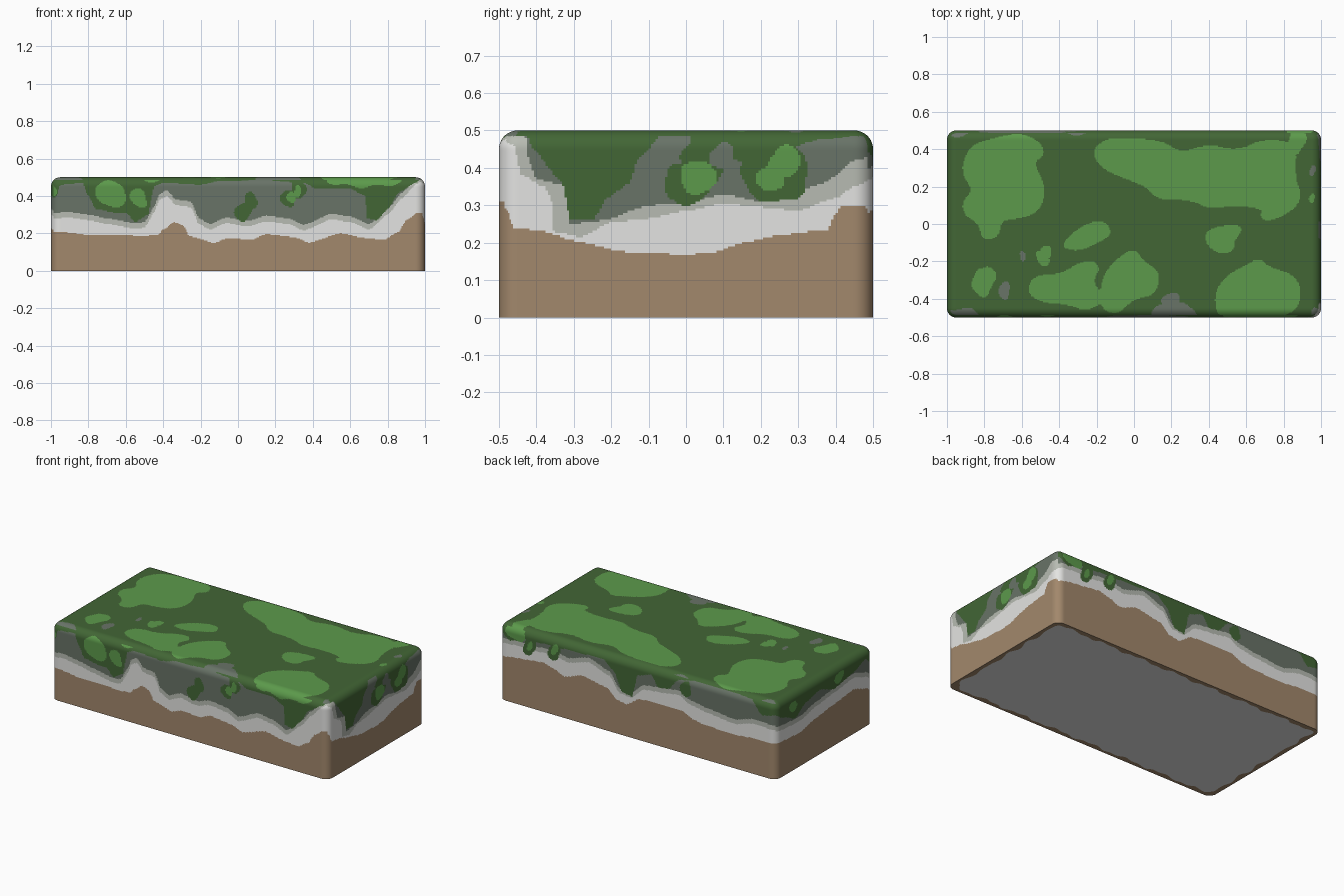
import bpy, bmesh, math
from mathutils import Vector

HX, HY, H, R = 1.0, 0.5, 0.5, 0.05
BROWN, PALE, MID, ROCK, DARK, LIGHT = range(6)
COLOURS = [("earth brown", (162, 136, 108)), ("pale stone", (228, 228, 226)),
           ("mid stone", (183, 187, 178)), ("dark stone", (104, 115, 103)),
           ("dark moss", (66, 102, 53)), ("light moss", (92, 154, 75))]


def material(name, rgb):
    m = bpy.data.materials.new(name)
    m.diffuse_color = [((c / 255 + 0.055) / 1.055) ** 2.4 for c in rgb] + [1]
    return m


def chaikin(pts, n=2):
    """Round the corners of a closed outline."""
    for _ in range(n):
        out = []
        for a, b in zip(pts, pts[1:] + pts[:1]):
            out += [(a[0] * .75 + b[0] * .25, a[1] * .75 + b[1] * .25),
                    (a[0] * .25 + b[0] * .75, a[1] * .25 + b[1] * .75)]
        pts = out
    return pts


def inside(pts, x, y):
    hit = False
    for (ax, ay), (bx, by) in zip(pts, pts[1:] + pts[:1]):
        if (ay > y) != (by > y) and x < ax + (y - ay) * (bx - ax) / (by - ay):
            hit = not hit
    return hit


def in_blobs(blobs, x, y):
    """Inside any slightly wobbly ellipse (centre, radii)."""
    x, y = x + .008 * math.sin(47 * y + 9 * x), y + .008 * math.sin(39 * x + 1)
    return any(((x - a) / c) ** 2 + ((y - b) / d) ** 2 < 1 for a, b, c, d in blobs)


def level(line, u):
    """Height of a layer line at position u, eased between its points."""
    if u <= line[0][0]:
        return line[0][1]
    for (a, za), (b, zb) in zip(line, line[1:]):
        if u <= b:
            t = (u - a) / (b - a)
            t = (t + t * t * (3 - 2 * t)) / 2
            return za + (zb - za) * t
    return line[-1][1]


def lift(line, d):
    return [(u, z + d) for u, z in line]


# Front face layers (u = x)
f_brown = [(-1, .21), (-.9, .205), (-.8, .19), (-.6, .19), (-.52, .185), (-.43, .19), (-.4, .22),
           (-.34, .26), (-.29, .24), (-.26, .185), (-.13, .15), (-.05, .175), (.07, .165), (.15, .195),
           (.3, .18), (.38, .15), (.55, .2), (.68, .175), (.78, .165), (.86, .21), (.9, .27), (.96, .31), (1, .305)]
f_pale = [(-1, .28), (-.9, .285), (-.8, .27), (-.7, .25), (-.55, .225), (-.5, .23), (-.45, .31), (-.42, .38),
          (-.38, .4), (-.33, .35), (-.25, .34), (-.21, .25), (-.15, .22), (-.06, .255), (.05, .235), (.15, .265),
          (.27, .25), (.35, .215), (.5, .275), (.6, .26), (.7, .22), (.8, .3), (.88, .39), (.95, .46), (1, .49)]
f_moss = [(-1, .38), (-.97, .4), (-.95, .46), (-.83, .47), (-.8, .4), (-.76, .33), (-.65, .31), (-.6, .31),
          (-.55, .26), (-.48, .3), (-.46, .4), (-.45, .45), (-.4, .47), (-.2, .46), (-.1, .48), (-.02, .48),
          (.15, .49), (.2, .48), (.35, .47), (.42, .44), (.6, .44), (.68, .4), (.69, .28), (.74, .27),
          (.8, .33), (.86, .42), (.95, .47), (1, .51)]
f_dark = [(.03, .32, .045, .05), (.065, .37, .035, .05), (.27, .38, .04, .045), (.32, .44, .04, .05)]
f_light = [(-.68, .41, .085, .07), (-.53, .385, .045, .05), (.29, .39, .025, .03), (.315, .43, .018, .035),
           (.68, .49, .2, .04), (-.45, .5, .08, .02), (-.99, .43, .015, .03)]
# Right face layers (u = y)
r_brown = [(-.5, .305), (-.48, .29), (-.46, .24), (-.38, .23), (-.3, .205), (-.16, .175), (0, .168), (.08, .175),
           (.15, .2), (.25, .22), (.38, .235), (.4, .28), (.42, .3), (.47, .3), (.5, .28)]
r_pale = [(-.5, .48), (-.46, .46), (-.44, .38), (-.38, .35), (-.36, .32), (-.355, .23), (-.28, .215), (-.2, .255),
          (-.1, .265), (0, .285), (.1, .305), (.2, .295), (.3, .285), (.4, .32), (.45, .35), (.5, .37)]
r_mid = [(-.5, .5), (-.43, .49), (-.42, .42), (-.4, .37), (-.33, .355), (-.315, .3), (-.31, .25), (-.22, .26),
         (-.1, .3), (0, .305), (.1, .33), (.2, .31), (.3, .34), (.37, .36), (.45, .42), (.5, .43)]
r_moss = [(-.43, .5), (-.41, .45), (-.33, .36), (-.31, .26), (-.25, .26), (-.21, .32), (-.15, .36), (-.13, .42),
          (-.08, .47), (-.07, .51), (.01, .51), (.015, .46), (.3, .46), (.35, .475), (.5, .49)]
r_dark = [(0, .36, .062, .055), (.05, .42, .06, .07), (.24, .385, .09, .08), (.16, .45, .1, .03)]
r_light = [(.03, .38, .05, .045), (.23, .37, .042, .035), (.265, .41, .04, .045)]
r_hole = [(.1, .425, .03, .035)]
# Back face layers (u = x)
b_brown = [(-1, .235), (-.87, .235), (-.7, .22), (-.48, .225), (-.4, .24), (-.32, .275), (-.17, .275), (-.02, .27),
           (.08, .21), (.15, .22), (.22, .28), (.4, .31), (.53, .27), (.6, .3), (.68, .32), (.87, .3), (1, .28)]
b_pale = [(-1, .32), (-.85, .33), (-.7, .29), (-.5, .31), (-.38, .33), (-.3, .37), (-.15, .35), (-.05, .34),
          (.05, .26), (.13, .27), (.2, .36), (.35, .41), (.5, .37), (.62, .39), (.75, .38), (.87, .38), (1, .37)]
b_moss = [(-1, .42), (-.9, .4), (-.82, .48), (-.5, .5), (-.3, .47), (-.22, .39), (-.15, .38), (-.1, .45),
          (0, .42), (.04, .27), (.11, .28), (.17, .4), (.25, .46), (.5, .45), (.8, .44), (.92, .4), (1, .45)]
b_dark = [(.78, .4, .045, .06), (.6, .41, .045, .06), (-.35, .42, .04, .05)]
b_light = [(.88, .47, .07, .06), (.78, .4, .02, .03), (.6, .42, .025, .035)]
# Left face layers (u = y)
l_brown = [(-.5, .21), (-.42, .25), (-.3, .29), (-.1, .27), (.1, .25), (.25, .22), (.5, .235)]
l_pale = lift(l_brown, .075)
l_moss = [(-.5, .38), (-.42, .44), (-.3, .4), (-.1, .37), (.05, .42), (.2, .39), (.3, .33), (.42, .38), (.5, .42)]
l_light = [(-.15, .43, .05, .035), (.32, .42, .04, .035)]

FRONT = (f_brown, f_pale, lift(f_pale, .03), f_moss, f_dark, f_light, [])
RIGHT = (r_brown, r_pale, r_mid, r_moss, r_dark, r_light, r_hole)
BACK = (b_brown, b_pale, lift(b_pale, .03), b_moss, b_dark, b_light, [])
LEFT = (l_brown, l_pale, lift(l_pale, .03), l_moss, [], l_light, [])

# Light moss outlines on the top
t_a = [(-.88, .42), (-.75, .46), (-.6, .49), (-.49, .43), (-.48, .36), (-.54, .33), (-.47, .2), (-.5, .07), (-.6, .03),
       (-.71, .02), (-.72, -.07), (-.81, -.09), (-.83, 0), (-.91, .05), (-.92, .12), (-.86, .18), (-.93, .28)]
t_b = [(-.22, .4), (-.16, .45), (-.1, .46), (.15, .45), (.25, .38), (.4, .43), (.55, .39), (.7, .46), (.87, .43),
       (.86, .25), (.9, .15), (.85, .07), (.72, .01), (.67, .04), (.69, .08), (.55, .1), (.4, .08), (.3, .13),
       (.12, .13), (.07, .2), (-.1, .26), (-.2, .32)]
t_c = [(-.58, -.36), (-.53, -.27), (-.4, -.27), (-.3, -.21), (-.22, -.19), (-.18, -.24), (-.22, -.3), (-.18, -.37),
       (-.17, -.29), (-.12, -.21), (0, -.12), (.05, -.2), (.14, -.25), (.12, -.38), (0, -.4), (-.08, -.48),
       (-.15, -.47), (-.18, -.42), (-.25, -.47), (-.35, -.43), (-.5, -.42)]
t_d = [(.44, -.48), (.43, -.36), (.5, -.27), (.6, -.22), (.67, -.18), (.72, -.23), (.86, -.27), (.9, -.37),
       (.86, -.48), (.65, -.52), (.5, -.51)]
t_e = [(-.4, -.12), (-.3, -.02), (-.17, .03), (-.11, -.05), (-.19, -.1), (-.3, -.15)]
TOP = [chaikin(p) for p in (t_a, t_b, t_c, t_d, t_e)]
t_light = [(.46, -.09, .08, .065), (.5, -.05, .07, .05), (-.81, -.31, .055, .075), (-.78, -.27, .04, .05),
           (-.49, -.18, .035, .04), (-.465, -.145, .03, .035), (.87, .45, .045, .08), (.955, .14, .015, .025)]
t_rock = [(-.69, -.36, .028, .05), (.21, -.48, .12, .06), (.2, -.42, .05, .055), (-.6, -.17, .015, .03),
          (-.92, -.5, .1, .05), (-.93, .5, .08, .03), (-.3, .5, .13, .02), (.955, .29, .015, .03),
          (.97, -.49, .03, .05)]


def face_colour(c, n):
    x, y, z = c
    if n.z > 0.7:
        if in_blobs(t_light, x, y) or any(inside(p, x, y) for p in TOP):
            return LIGHT
        return ROCK if in_blobs(t_rock, x, y) else DARK
    if abs(n.x) > abs(n.y):
        side, u = (RIGHT if n.x > 0 else LEFT), y
    else:
        side, u = (BACK if n.y > 0 else FRONT), x
    brown, pale, mid, moss, dark, light, hole = side
    if z < level(brown, u):
        return BROWN
    if in_blobs(hole, u, z):
        return ROCK
    if in_blobs(light, u, z):
        return LIGHT
    if z > level(moss, u) or in_blobs(dark, u, z):
        return DARK
    if z < level(pale, u):
        return PALE
    return MID if z < level(mid, u) else ROCK


# Slab: fine top grid with its border pulled down into walls
bm = bmesh.new()
bmesh.ops.create_grid(bm, x_segments=320, y_segments=160, size=1)
for v in bm.verts:
    v.co = (v.co.x * HX, v.co.y * HY, H)
STEPS = 84
edges = [e for e in bm.edges if e.is_boundary]
for _ in range(STEPS):
    new = bmesh.ops.extrude_edge_only(bm, edges=edges)["geom"]
    for v in (g for g in new if isinstance(g, bmesh.types.BMVert)):
        v.co.z -= H / STEPS
    edges = [g for g in new if isinstance(g, bmesh.types.BMEdge) and g.is_boundary]
# Round the upright and upper edges
for v in bm.verts:
    p = v.co
    core = Vector((max(-HX + R, min(HX - R, p.x)), max(-HY + R, min(HY - R, p.y)), min(H - R, p.z)))
    if (p - core).length > R:
        v.co = core + (p - core).normalized() * R
# Underside: ragged brown rim around a flat pale panel
new = bmesh.ops.extrude_edge_only(bm, edges=edges)["geom"]
for v in (g for g in new if isinstance(g, bmesh.types.BMVert)):
    x, y = v.co.x, v.co.y
    d = .028 + .008 * math.sin(23 * x + 31 * y) + .005 * math.sin(57 * x - 41 * y)
    v.co = (x * (1 - d), y * (1 - 2 * d), 0)
rim = [g for g in new if isinstance(g, bmesh.types.BMFace)]
inner = [g for g in new if isinstance(g, bmesh.types.BMEdge) and g.is_boundary]
panel = bmesh.ops.contextual_create(bm, geom=inner)["faces"]
bmesh.ops.recalc_face_normals(bm, faces=bm.faces[:])
bm.normal_update()
under = set(rim) | set(panel)
for f in bm.faces:
    f.material_index = BROWN if f in under else face_colour(f.calc_center_median(), f.normal)
for f in panel:
    f.material_index = PALE

mesh = bpy.data.meshes.new("mossy_stone_slab")
bm.to_mesh(mesh)
bm.free()
slab = bpy.data.objects.new("mossy_stone_slab", mesh)
bpy.context.collection.objects.link(slab)
for name, rgb in COLOURS:
    mesh.materials.append(material(name, rgb))
bpy.context.view_layer.objects.active = slab
slab.select_set(True)
bpy.ops.object.shade_smooth_by_angle(angle=math.radians(40))
